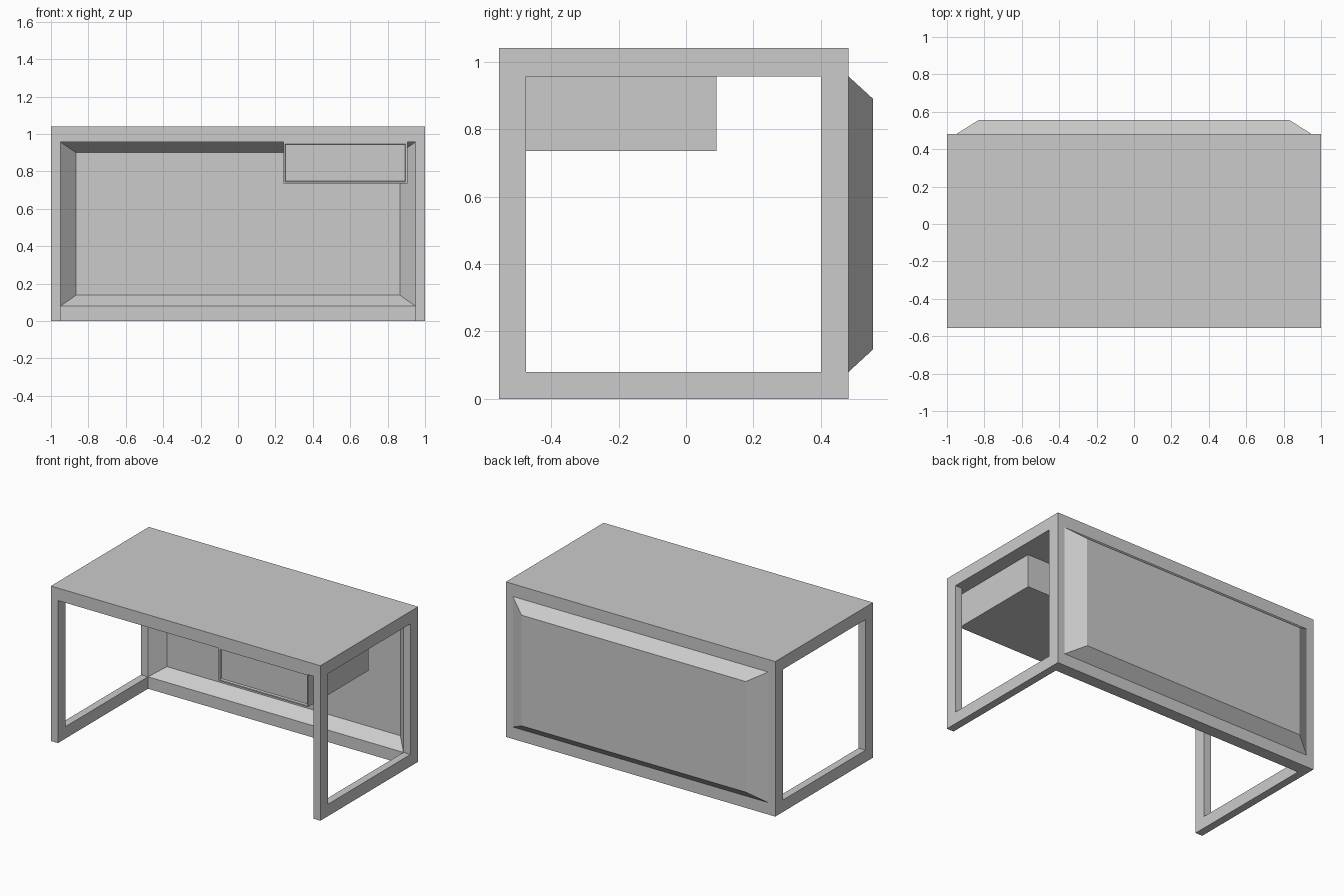
import bpy, bmesh

if "Cube" in bpy.data.objects:
    bpy.data.objects.remove(bpy.data.objects["Cube"])

XS = [-1.0, -0.948, 0.948, 1.0]
YS = [-0.555, -0.475, 0.40, 0.482]
ZS = [0.0, 0.08, 0.956, 1.04]


def finish(name, bm):
    bmesh.ops.recalc_face_normals(bm, faces=bm.faces)
    me = bpy.data.meshes.new(name)
    bm.to_mesh(me)
    bm.free()
    ob = bpy.data.objects.new(name, me)
    bpy.context.collection.objects.link(ob)
    return ob


def filled(i, j, k):
    # tabletop, back wall, and side loops made of two legs and a floor rail
    if not all(0 <= n <= 2 for n in (i, j, k)):
        return False
    return k == 2 or j == 2 or (i != 1 and (j == 0 or k == 0))


def push_panel(bm, face, y, hx, z0, z1):
    # inset a face and move the inner rectangle to make sloped sides
    mx, my, mz = face.calc_center_median()
    bmesh.ops.inset_region(bm, faces=[face], thickness=0.01)
    for v in face.verts:
        v.co = (hx if v.co.x > mx else -hx, y, z1 if v.co.z > mz else z0)


# Desk body: one clean shell around the filled cells of a small grid
bm = bmesh.new()
panels = {}
for i in range(3):
    for j in range(3):
        for k in range(3):
            if not filled(i, j, k):
                continue
            for ax in range(3):
                for s in (0, 1):
                    n = [i, j, k]
                    n[ax] += 2 * s - 1
                    if filled(*n):
                        continue
                    b, c = (ax + 1) % 3, (ax + 2) % 3
                    ring = []
                    for db, dc in ((0, 0), (1, 0), (1, 1), (0, 1)):
                        p = [i, j, k]
                        p[ax] += s
                        p[b] += db
                        p[c] += dc
                        ring.append(bm.verts.new((XS[p[0]], YS[p[1]], ZS[p[2]])))
                    f = bm.faces.new(ring if s else ring[::-1])
                    if (i, j, k) == (1, 2, 1) and ax == 1:
                        panels[s] = f
bmesh.ops.remove_doubles(bm, verts=bm.verts, dist=1e-4)
# Back wall: recess seen from the front, raised panel seen from behind
panels = {}
for f in bm.faces:
    c = f.calc_center_median()
    if abs(c.x) < 0.01 and abs(c.z - 0.518) < 0.01:
        if abs(c.y - YS[2]) < 0.001:
            panels[0] = f
        elif abs(c.y - YS[3]) < 0.001:
            panels[1] = f
push_panel(bm, panels[0], 0.484, 0.866, 0.138, 0.90)
push_panel(bm, panels[1], 0.555, 0.832, 0.147, 0.889)
finish("desk_body", bm)

# Drawer box under the top, with a shallow recessed front
bm = bmesh.new()
bmesh.ops.create_cube(bm, size=1.0)
x0, x1, y0, y1, z0, z1 = 0.242, 0.905, -0.55, 0.09, 0.735, 0.956
for v in bm.verts:
    v.co = (x1 if v.co.x > 0 else x0, y1 if v.co.y > 0 else y0, z1 if v.co.z > 0 else z0)
bm.normal_update()
front = min(bm.faces, key=lambda f: f.calc_center_median().y)
bmesh.ops.inset_region(bm, faces=[front], thickness=0.012)
bmesh.ops.inset_region(bm, faces=[front], thickness=0.006, depth=-0.012)
finish("drawer", bm)
